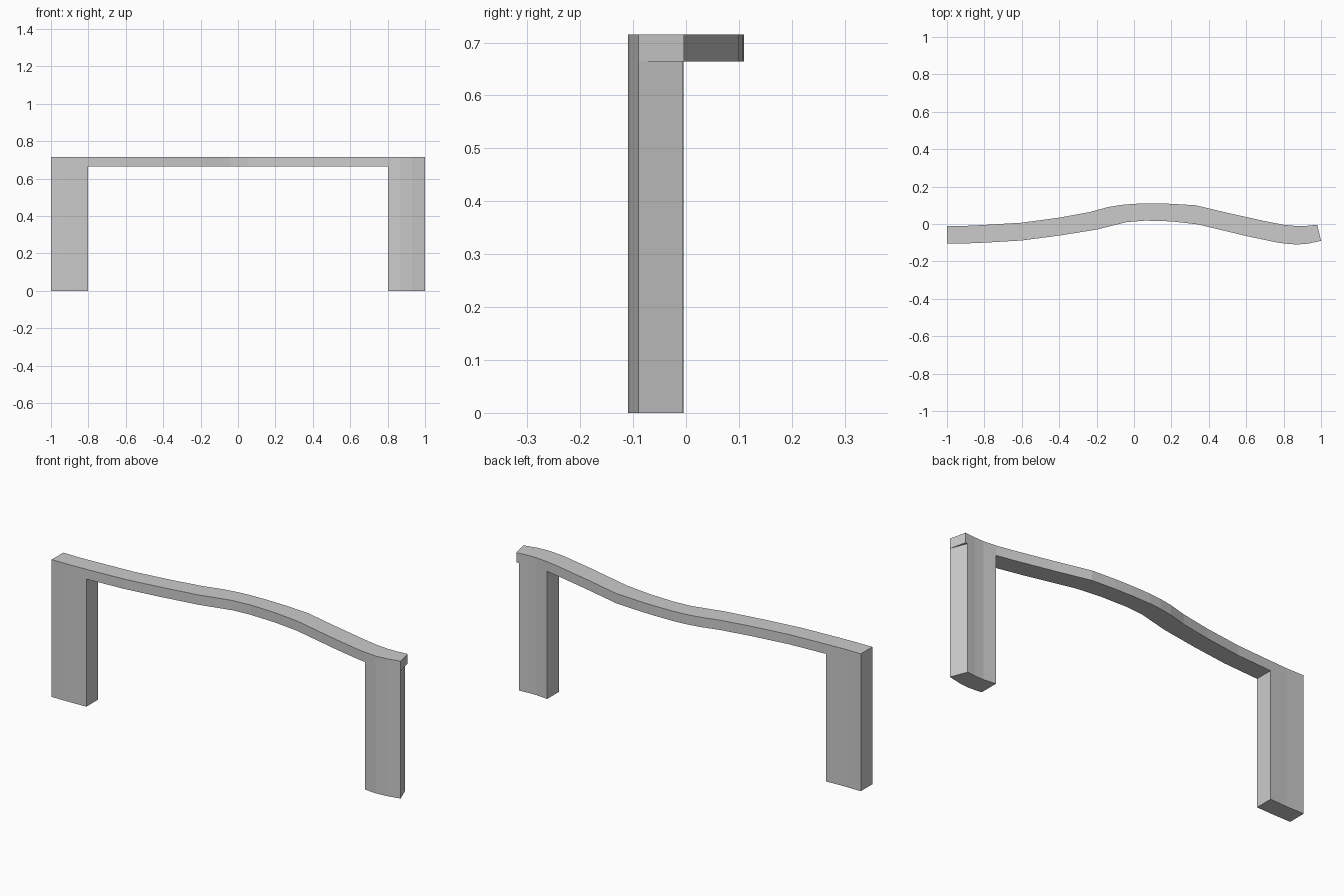
import bpy, bmesh

if "Cube" in bpy.data.objects:
    bpy.data.objects.remove(bpy.data.objects["Cube"])

SLAB_Z, TOP_Z = 0.664, 0.715

# Plan outline of the wavy top: front edge and back edge, left to right
FRONT = [(-1, -.105), (-.9, -.104), (-.8, -.1), (-.6, -.088), (-.4, -.062), (-.2, -.03),
         (-.04, .01), (.06, .018), (.2, .014), (.34, -.002), (.6, -.064), (.76, -.098),
         (.81, -.105), (.87, -.11), (.93, -.105), (1, -.09)]
BACK = [(-1, -.01), (-.9, -.01), (-.8, -.005), (-.6, .007), (-.4, .034), (-.24, .063),
        (-.14, .09), (-.07, .102), (0, .108), (.1, .11), (.2, .108), (.33, .1), (.52, .055), (.72, .011),
        (.8, -.004), (.87, -.011), (.92, -.01), (.98, -.004)]


def y_at(edge, x):
    """Height of an edge polyline at x."""
    for (x0, y0), (x1, y1) in zip(edge, edge[1:]):
        if x0 <= x <= x1:
            return y0 + (y1 - y0) * (x - x0) / (x1 - x0)
    return edge[-1][1]


def cut(edge, x0, x1):
    """Part of an edge polyline between two x positions."""
    mid = [p for p in edge if x0 < p[0] < x1]
    return [(x0, y_at(edge, x0))] + mid + [(x1, y_at(edge, x1))]


def extrude_outline(name, front, back, z0, z1):
    bm = bmesh.new()
    face = bm.faces.new([bm.verts.new((x, y, z0)) for x, y in front + back[::-1]])
    ext = bmesh.ops.extrude_face_region(bm, geom=[face])
    verts = [v for v in ext["geom"] if isinstance(v, bmesh.types.BMVert)]
    bmesh.ops.translate(bm, verts=verts, vec=(0, 0, z1 - z0))
    bmesh.ops.recalc_face_normals(bm, faces=bm.faces)
    mesh = bpy.data.meshes.new(name)
    bm.to_mesh(mesh)
    bm.free()
    obj = bpy.data.objects.new(name, mesh)
    bpy.context.collection.objects.link(obj)
    return obj


# Wavy top
extrude_outline("wavy_top", FRONT, BACK, SLAB_Z, TOP_Z)

# Panel legs follow the top's edges; the right one is cut back at its rear corner
extrude_outline("left_leg", cut(FRONT, -1, -.803), cut(BACK, -1, -.803), 0, SLAB_Z)
extrude_outline("right_leg", cut(FRONT, .803, 1), cut(BACK, .803, .967), 0, SLAB_Z)
